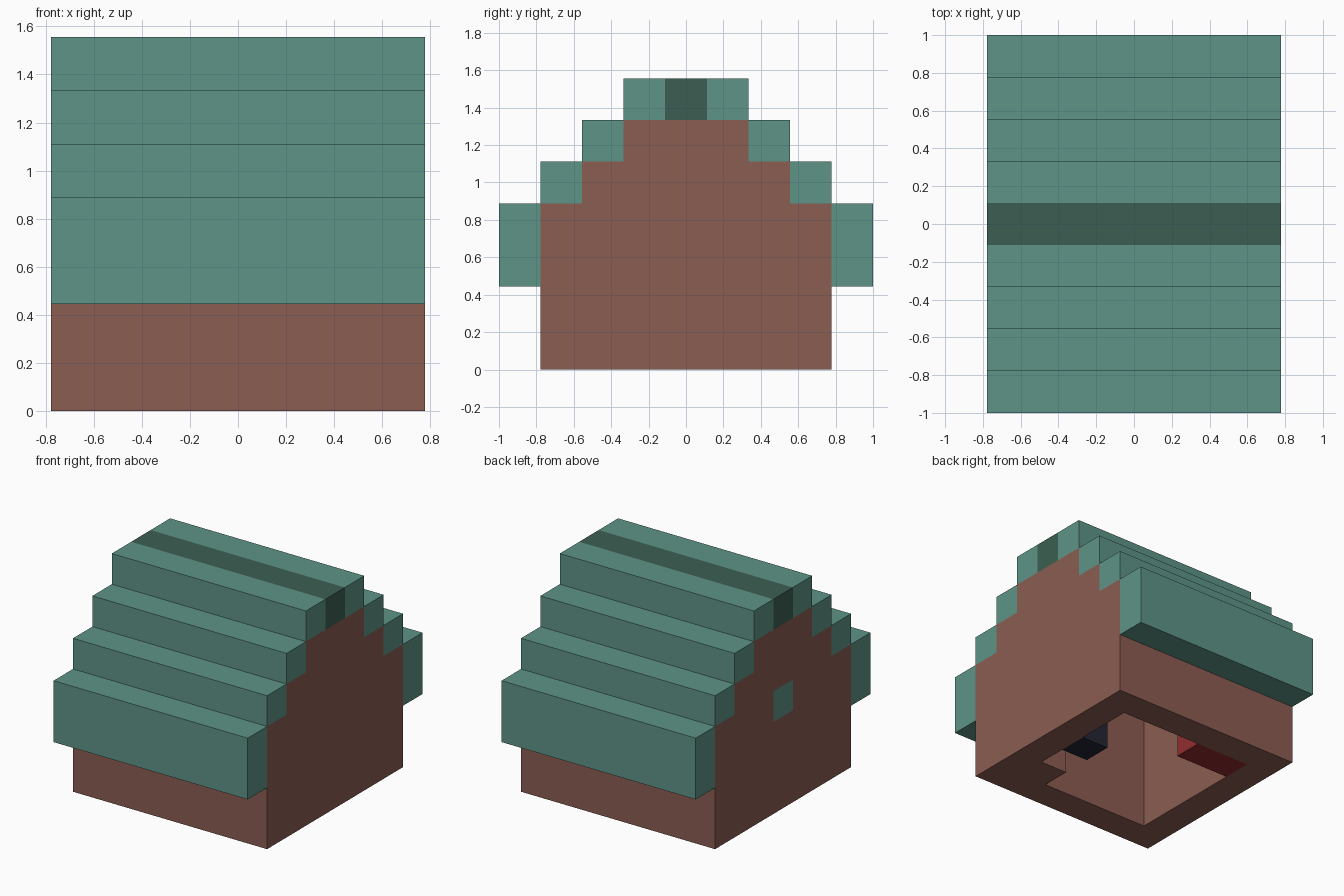
import bpy
import bmesh
from mathutils import Vector

cube = bpy.data.objects.get("Cube")
if cube:
    bpy.data.objects.remove(cube, do_unlink=True)

UNIT = 2 / 9                      # edge of one building block
NX, NY, NZ = 7, 9, 7              # size of the house in blocks
ORIGIN = Vector((-NX / 2, -NY / 2, 0))


def make_material(name, rgb):
    linear = [((c / 255 + 0.055) / 1.055) ** 2.4 for c in rgb] + [1]
    mat = bpy.data.materials.new(name)
    mat.use_nodes = True
    mat.diffuse_color = linear
    mat.node_tree.nodes["Principled BSDF"].inputs["Base Color"].default_value = linear
    return mat


brown = make_material("brown planks", (139, 93, 82))
teal = make_material("teal tiles", (94, 148, 135))
dark_teal = make_material("dark teal ridge", (60, 95, 82))
navy = make_material("dark navy", (35, 37, 50))
red = make_material("red cloth", (146, 46, 48))


def box(xs, ys, zs):
    """Set of block cells; each range includes both ends."""
    return {(x, y, z)
            for x in range(xs[0], xs[1] + 1)
            for y in range(ys[0], ys[1] + 1)
            for z in range(zs[0], zs[1] + 1)}


parts = []


def add_part(name, cells, mat):
    parts.append((name, cells, mat))


# Stepped gable ends joined by the two long walls
LAST = NX - 1
walls = box((1, LAST - 1), (1, 1), (0, 3)) | box((1, LAST - 1), (7, 7), (0, 3))
for x in (0, LAST):
    walls |= box((x, x), (1, 7), (0, 3))
    walls |= box((x, x), (2, 6), (4, 4))
    walls |= box((x, x), (3, 5), (5, 5))
window_cells = {(0, 4, 3)}
add_part("walls", walls - window_cells, brown)
add_part("window_block", window_cells, teal)

# Roof courses climbing from both eaves to the ridge
for step, (low, high) in enumerate([(2, 3), (4, 4), (5, 5), (6, 6)]):
    for side, y in (("front", step), ("back", NY - 1 - step)):
        add_part(f"{side}_roof_course_{step + 1}",
                 box((0, LAST), (y, y), (low, high)), teal)
add_part("roof_ridge", box((0, LAST), (4, 4), (6, 6)), dark_teal)

# Furniture standing inside
add_part("bed", box((1, 2), (6, 6), (0, 0)), red)
add_part("stove", {(5, 4, 0)}, navy)
add_part("work_table", {(5, 2, 0)}, brown)

occupied = set().union(*(cells for _, cells, _ in parts))


def block_faces(cell):
    """Yield the four corners of every face not touching another block."""
    for axis in range(3):
        u, v = (axis + 1) % 3, (axis + 2) % 3
        for sign in (0, 1):
            neighbour = list(cell)
            neighbour[axis] += 2 * sign - 1
            if tuple(neighbour) in occupied:
                continue
            ring = []
            for du, dv in ((0, 0), (1, 0), (1, 1), (0, 1)):
                corner = list(cell)
                corner[axis] += sign
                corner[u] += du
                corner[v] += dv
                ring.append(tuple(corner))
            yield ring if sign else ring[::-1]


def build(name, cells, mat):
    bm = bmesh.new()
    verts = {}
    for cell in sorted(cells):
        for ring in block_faces(cell):
            for corner in ring:
                if corner not in verts:
                    verts[corner] = bm.verts.new((Vector(corner) + ORIGIN) * UNIT)
            bm.faces.new([verts[corner] for corner in ring])
    # Merge neighbouring flat faces
    bmesh.ops.dissolve_limit(bm, angle_limit=0.01, verts=bm.verts[:], edges=bm.edges[:])
    mesh = bpy.data.meshes.new(name)
    bm.to_mesh(mesh)
    bm.free()
    mesh.materials.append(mat)
    bpy.context.collection.objects.link(bpy.data.objects.new(name, mesh))


for part in parts:
    build(*part)
